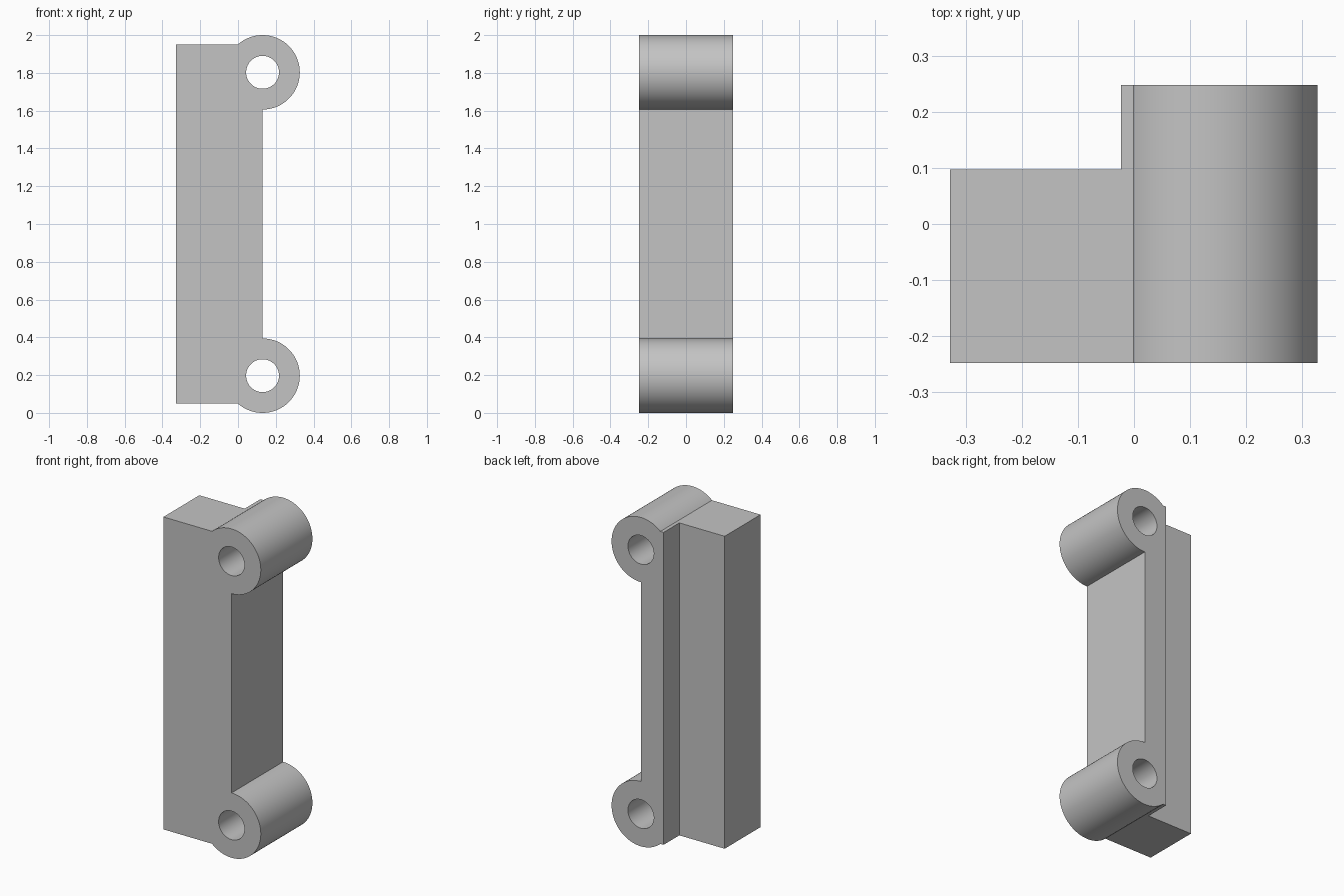
import bpy
import bmesh
from math import asin, cos, sin, pi, radians

if "Cube" in bpy.data.objects:
    bpy.data.objects.remove(bpy.data.objects["Cube"], do_unlink=True)

LEFT, RIGHT = -0.328, 0.13          # body width, right edge runs through the eye centres
FRONT, BACK = -0.248, 0.248
TOP, MIDDLE = 1.95, 1.0
EYE_Z, EYE_R, HOLE_R = 1.803, 0.197, 0.087
STEP_X, STEP_Y = -0.023, 0.097      # rebate along the back
SEGMENTS = 64

grey = bpy.data.materials.new("plain grey")
grey.use_nodes = True
grey.diffuse_color = (0.55, 0.55, 0.55, 1)
grey.node_tree.nodes["Principled BSDF"].inputs["Base Color"].default_value = (0.55, 0.55, 0.55, 1)


def extrude_profile(name, points, y0, y1):
    """Solid made by sweeping an (x, z) outline from y0 to y1."""
    bm = bmesh.new()
    face = bm.faces.new([bm.verts.new((x, y0, z)) for x, z in points])
    swept = bmesh.ops.extrude_face_region(bm, geom=[face], use_keep_orig=True)["geom"]
    verts = [v for v in swept if isinstance(v, bmesh.types.BMVert)]
    bmesh.ops.translate(bm, verts=verts, vec=(0, y1 - y0, 0))
    bmesh.ops.recalc_face_normals(bm, faces=bm.faces)
    mesh = bpy.data.meshes.new(name)
    bm.to_mesh(mesh)
    bm.free()
    mesh.materials.append(grey)
    obj = bpy.data.objects.new(name, mesh)
    bpy.context.collection.objects.link(obj)
    return obj


def arc(cx, cz, r, start, end, steps):
    angles = [start + (end - start) * i / steps for i in range(steps + 1)]
    return [(cx + r * cos(a), cz + r * sin(a)) for a in angles]


# Bracket outline: upper eye and top corner, mirrored for the lower half
shoulder = pi - asin((TOP - EYE_Z) / EYE_R)
upper = arc(RIGHT, EYE_Z, EYE_R, -pi / 2, shoulder, SEGMENTS) + [(LEFT, TOP)]
lower = [(x, 2 * MIDDLE - z) for x, z in reversed(upper)]
bracket = extrude_profile("hinge_bracket", upper + lower, FRONT, BACK)

# Cutters: two pin holes and the back rebate
cutters = []
for side, z in (("upper", EYE_Z), ("lower", 2 * MIDDLE - EYE_Z)):
    circle = arc(RIGHT, z, HOLE_R, 0, 2 * pi, SEGMENTS)[:-1]
    cutters.append(extrude_profile(side + "_hole_cutter", circle, FRONT - 0.1, BACK + 0.1))
step = [(LEFT - 0.1, -0.1), (STEP_X, -0.1), (STEP_X, 2.1), (LEFT - 0.1, 2.1)]
cutters.append(extrude_profile("rebate_cutter", step, STEP_Y, BACK + 0.1))

bpy.ops.object.select_all(action="DESELECT")
bracket.select_set(True)
bpy.context.view_layer.objects.active = bracket
for cutter in cutters:
    cutter.hide_render = True
    mod = bracket.modifiers.new(cutter.name, "BOOLEAN")
    mod.operation = "DIFFERENCE"
    mod.solver = "EXACT"
    mod.object = cutter
    bpy.ops.object.modifier_apply(modifier=mod.name)
    bpy.data.objects.remove(cutter, do_unlink=True)

# Round eyes and holes stay smooth, corners stay crisp
bpy.ops.object.shade_smooth_by_angle(angle=radians(30))
